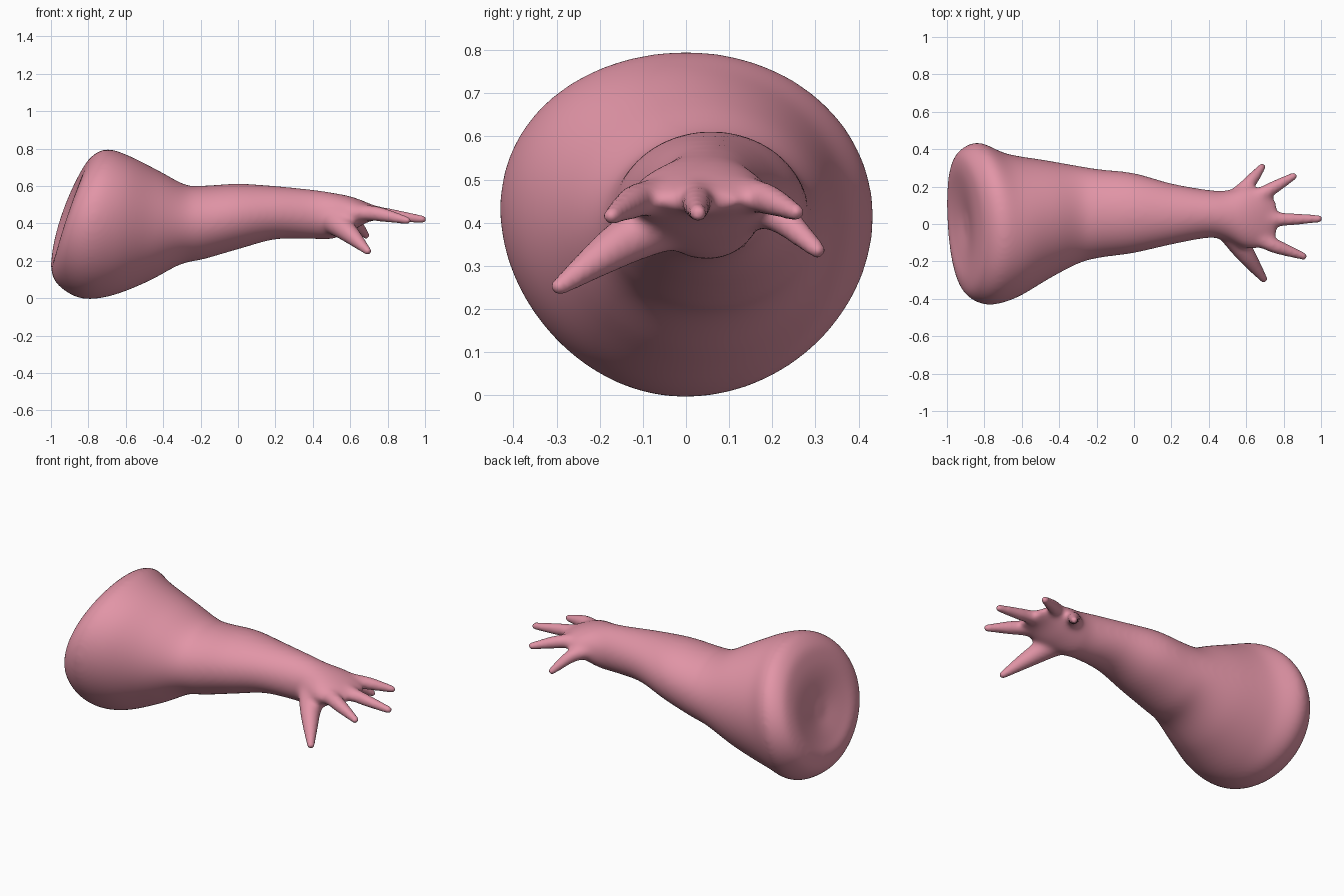
import bpy, bmesh, math
from mathutils import Vector

cube = bpy.data.objects.get("Cube")
if cube:
    bpy.data.objects.remove(cube)

skin = bpy.data.materials.new("pink skin")
skin.use_nodes = True
colour = (0.76, 0.30, 0.385, 1)
skin.diffuse_color = colour
shader = next(n for n in skin.node_tree.nodes if n.type == "BSDF_PRINCIPLED")
shader.inputs["Base Color"].default_value = colour
shader.inputs["Roughness"].default_value = 0.6

SIDES = 96


def clamp(value):
    return max(0, min(1, value))


def spline(rows, steps):
    """Catmull-Rom interpolation of a list of number tuples."""
    out = []
    for i in range(len(rows) - 1):
        quad = [rows[max(0, min(len(rows) - 1, i + k))] for k in (-1, 0, 1, 2)]
        for s in range(steps):
            t = s / steps
            out.append([b + 0.5 * t * (c - a + t * (2*a - 5*b + 4*c - d + t * (3*(b - c) + d - a)))
                        for a, b, c, d in zip(*quad)])
    return out + [rows[-1]]


def loft(bm, rings):
    """Skin a list of point rings and cap both ends."""
    loops = [[bm.verts.new(p) for p in ring] for ring in rings]
    for a, b in zip(loops, loops[1:]):
        for i in range(len(a)):
            j = (i + 1) % len(a)
            bm.faces.new((a[i], a[j], b[j], b[i]))
    bm.faces.new(loops[0][::-1])
    bm.faces.new(loops[-1])


def arm_ring(row):
    """Egg-shaped section; at the broad end its sides bulge backwards."""
    xt, zt, xb, zb, y0, y1 = row
    flare = clamp((-0.3 - xb) / 0.4)
    ring = []
    for i in range(SIDES):
        a = 2 * math.pi * i / SIDES
        c, s = math.cos(a), math.sin(a)
        egg = 1 + flare * s * (0.04 if c > 0 else 0.09)
        y = (y0 + y1) / 2 + (y1 - y0) / 2 * c * egg
        back = flare * (0.055 * y + 1.1 * (y1 - y0) ** 2 * 0.05 * c * c)
        ring.append(Vector(((xt + xb) / 2 + (xt - xb) / 2 * s - back, y,
                            (zt + zb) / 2 + (zt - zb) / 2 * s)))
    return ring


def finger(bm, path, radii):
    """Tapered round tube with a rounded tip."""
    rows = spline([(*p, r) for p, r in zip(path, radii)], 6)
    aim = (Vector(path[-1]) - Vector(path[-2])).normalized()
    tip, r = Vector(rows[-1][:3]), rows[-1][3]
    for k in (0.3, 0.6, 0.85, 0.97):
        rows.append((*(tip + aim * r * k), r * math.sqrt(1 - k * k)))
    u = aim.cross(Vector((0, 0, 1))).normalized()
    v = u.cross(aim)
    loft(bm, [[Vector(p[:3]) + p[3] * (u * math.cos(a) + v * math.sin(a))
               for a in (2 * math.pi * i / 16 for i in range(16))] for p in rows])


# Arm sections: top x, top z, bottom x, bottom z, right y, left y
sections = [
    (-0.88, 0.47, -0.91, 0.36, -0.06, 0.06),
    (-0.86, 0.59, -0.965, 0.25, -0.20, 0.20),
    (-0.83, 0.68, -0.997, 0.17, -0.30, 0.31),
    (-0.785, 0.755, -0.965, 0.075, -0.385, 0.39),
    (-0.70, 0.797, -0.84, 0, -0.43, 0.435),
    (-0.58, 0.76, -0.68, 0.013, -0.395, 0.375),
    (-0.42, 0.68, -0.48, 0.09, -0.29, 0.34),
    (-0.28, 0.607, -0.31, 0.18, -0.21, 0.31),
    (-0.18, 0.602, -0.18, 0.21, -0.18, 0.292),
    (0, 0.612, 0, 0.262, -0.155, 0.272),
    (0.2, 0.60, 0.2, 0.315, -0.11, 0.217),
    (0.4, 0.58, 0.4, 0.317, -0.074, 0.182),
    (0.5, 0.565, 0.5, 0.317, -0.09, 0.18),
    (0.6, 0.545, 0.6, 0.355, -0.13, 0.20),
    (0.69, 0.512, 0.69, 0.405, -0.12, 0.185),
    (0.76, 0.475, 0.76, 0.425, -0.06, 0.12),
]
bm = bmesh.new()
loft(bm, [arm_ring(row) for row in spline(sections, 5)])

# Thumb, three fingers and little finger
finger(bm, [(0.51, -0.02, 0.42), (0.597, -0.16, 0.345), (0.693, -0.293, 0.252)],
       [0.08, 0.052, 0.021])
finger(bm, [(0.62, -0.05, 0.46), (0.75, -0.115, 0.45), (0.905, -0.172, 0.416)],
       [0.05, 0.04, 0.02])
finger(bm, [(0.64, 0.03, 0.47), (0.79, 0.025, 0.448), (0.988, 0.028, 0.422)],
       [0.05, 0.037, 0.02])
finger(bm, [(0.60, 0.11, 0.47), (0.73, 0.185, 0.455), (0.852, 0.255, 0.424)],
       [0.05, 0.037, 0.02])
finger(bm, [(0.52, 0.11, 0.44), (0.61, 0.21, 0.415), (0.684, 0.304, 0.337)],
       [0.06, 0.04, 0.02])
bmesh.ops.recalc_face_normals(bm, faces=bm.faces)

mesh = bpy.data.meshes.new("arm_and_hand")
bm.to_mesh(mesh)
bm.free()
arm = bpy.data.objects.new("arm_and_hand", mesh)
bpy.context.collection.objects.link(arm)
mesh.materials.append(skin)
bpy.context.view_layer.objects.active = arm
arm.select_set(True)

# Fuse the parts into one skin
fuse = arm.modifiers.new("fuse", "REMESH")
fuse.mode = "VOXEL"
fuse.voxel_size = 0.01
bpy.ops.object.modifier_apply(modifier="fuse")

# Blend the webbing and the arm strongly, the slim fingers only lightly
soft_area = arm.vertex_groups.new(name="soft_area")
knuckles = Vector((0.6, 0.03, 0.44))
for v in arm.data.vertices:
    weight = 1 if v.co.x < 0.48 else clamp((0.24 - (v.co - knuckles).length) / 0.08)
    soft_area.add([v.index], weight, "REPLACE")
for name, group, rounds in (("blend", "soft_area", 30), ("soften", "", 5)):
    smooth = arm.modifiers.new(name, "SMOOTH")
    smooth.factor = 0.5
    smooth.iterations = rounds
    smooth.vertex_group = group
    bpy.ops.object.modifier_apply(modifier=name)
bpy.ops.object.shade_smooth()
